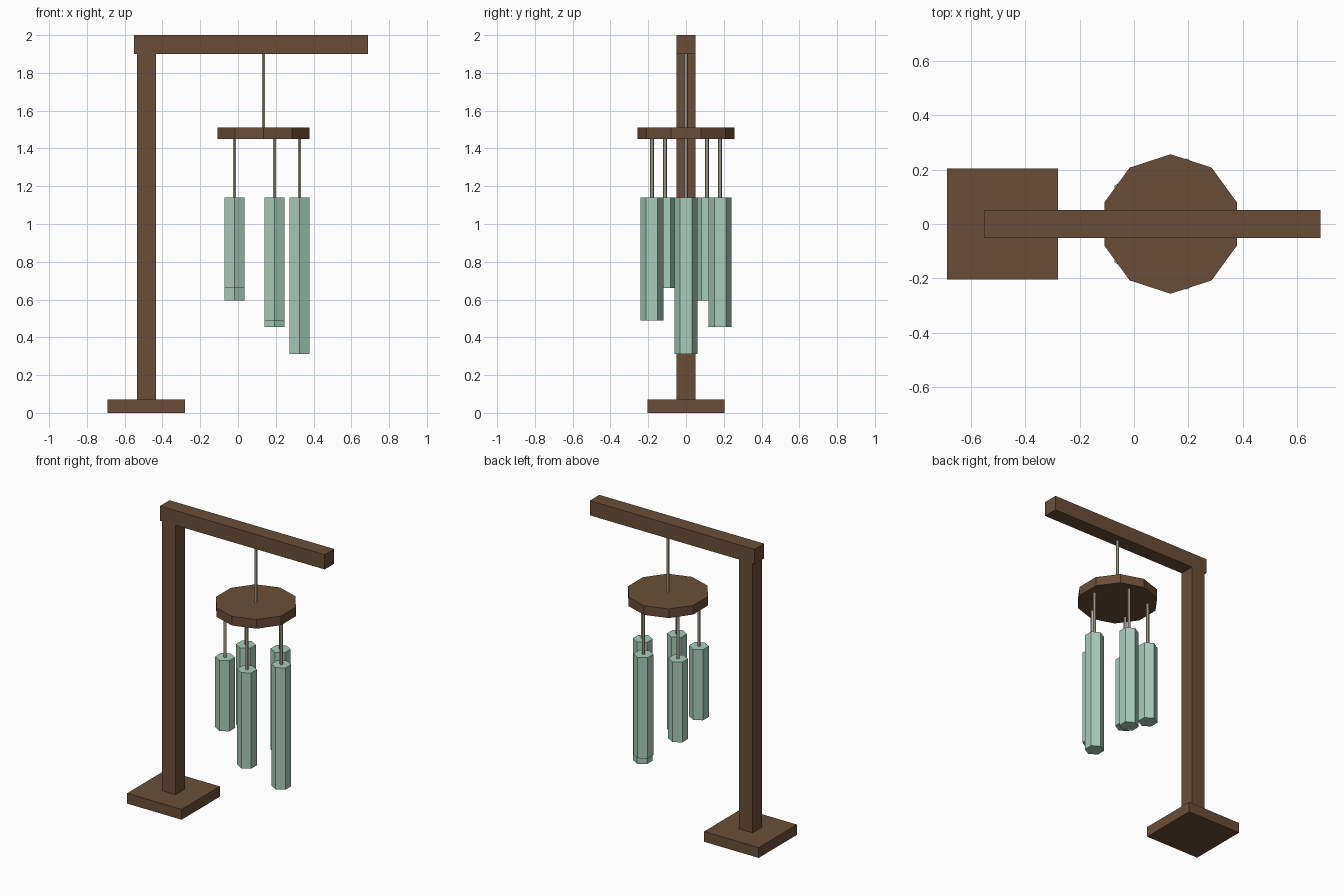
import bpy, bmesh
from math import cos, sin, pi

if "Cube" in bpy.data.objects:
    bpy.data.objects.remove(bpy.data.objects["Cube"])


def material(name, rgb):
    m = bpy.data.materials.new(name)
    m.diffuse_color = (*rgb, 1)
    m.use_nodes = True
    m.node_tree.nodes["Principled BSDF"].inputs["Base Color"].default_value = m.diffuse_color
    return m


wood = material("brown wood", (0.147, 0.076, 0.038))
metal = material("pale green metal", (0.392, 0.610, 0.497))
string = material("beige string", (0.546, 0.480, 0.380))


def extrude(name, outline, z0, z1, mat):
    """Upright flat-shaded solid from an x/y outline."""
    bm = bmesh.new()
    low = [bm.verts.new((x, y, z0)) for x, y in outline]
    high = [bm.verts.new((x, y, z1)) for x, y in outline]
    n = len(outline)
    bm.faces.new(low[::-1])
    bm.faces.new(high)
    for i in range(n):
        j = (i + 1) % n
        bm.faces.new((low[i], low[j], high[j], high[i]))
    mesh = bpy.data.meshes.new(name)
    bm.to_mesh(mesh)
    bm.free()
    mesh.materials.append(mat)
    bpy.context.collection.objects.link(bpy.data.objects.new(name, mesh))


def box(name, x0, x1, half_y, z0, z1, mat):
    extrude(name, [(x0, -half_y), (x1, -half_y), (x1, half_y), (x0, half_y)], z0, z1, mat)


def prism(name, x, y, r, sides, z0, z1, mat):
    # one corner always points along +y
    pts = [(x + r * cos(pi / 2 + 2 * pi * i / sides),
            y + r * sin(pi / 2 + 2 * pi * i / sides)) for i in range(sides)]
    extrude(name, pts, z0, z1, mat)


# Stand
box("base", -0.69, -0.28, 0.205, 0, 0.07, wood)
box("post", -0.536, -0.434, 0.051, 0.07, 1.90, wood)
box("beam", -0.551, 0.687, 0.051, 1.90, 2.0, wood)

# Hanging disc and its cord
CX = 0.135
prism("disc", CX, 0, 0.257, 10, 1.45, 1.512, wood)
prism("main_cord", CX, 0, 0.01, 6, 1.51, 1.90, string)

# Ring of five chimes, each with its own string
for i, bottom in enumerate((0.313, 0.455, 0.595, 0.66, 0.49)):
    a = 2 * pi * i / 5
    x, y = CX + 0.19 * cos(a), 0.19 * sin(a)
    prism(f"chime_{i + 1}", x, y, 0.061, 6, bottom, 1.14, metal)
    prism(f"chime_string_{i + 1}", x, y, 0.01, 6, 1.14, 1.45, string)
